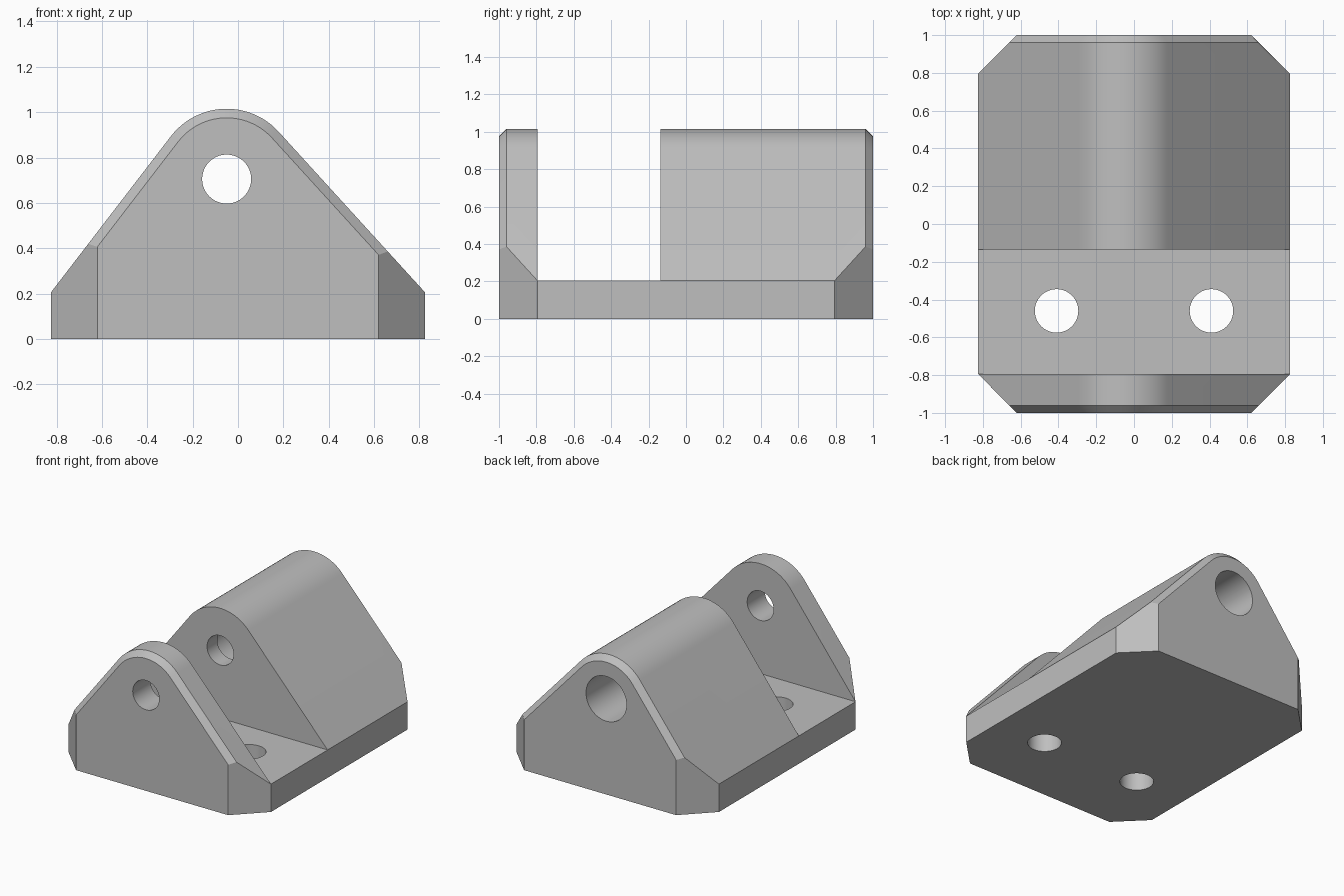
import bpy, bmesh, math
from mathutils import Matrix

cube = bpy.data.objects.get("Cube")
if cube:
    bpy.data.objects.remove(cube, do_unlink=True)

grey = bpy.data.materials.new("light grey")
grey.use_nodes = True
colour = (0.52, 0.52, 0.52, 1)
grey.diffuse_color = colour
grey.node_tree.nodes["Principled BSDF"].inputs["Base Color"].default_value = colour

# Pivot axis, ridge radius and base size
CX, CZ, R = -0.05, 0.705, 0.31
HALF, FLOOR, CHAMFER = 0.825, 0.205, 0.04


def make_object(name, bm):
    bmesh.ops.recalc_face_normals(bm, faces=bm.faces)
    mesh = bpy.data.meshes.new(name)
    bm.to_mesh(mesh)
    bm.free()
    mesh.materials.append(grey)
    obj = bpy.data.objects.new(name, mesh)
    bpy.context.collection.objects.link(obj)
    return obj


def loft(name, loops):
    """Join equal-length loops of points and cap both ends."""
    bm = bmesh.new()
    rings = [[bm.verts.new(p) for p in loop] for loop in loops]
    for a, b in zip(rings, rings[1:]):
        for i in range(len(a)):
            j = (i + 1) % len(a)
            bm.faces.new((a[i], a[j], b[j], b[i]))
    bm.faces.new(rings[0])
    bm.faces.new(rings[-1])
    return make_object(name, bm)


def cylinder(name, x, y, z, radius, length, along_y):
    bm = bmesh.new()
    turn = Matrix.Rotation(math.pi / 2, 4, "X") if along_y else Matrix()
    bmesh.ops.create_cone(bm, cap_ends=True, segments=64, radius1=radius, radius2=radius,
                          depth=length, matrix=Matrix.Translation((x, y, z)) @ turn)
    return make_object(name, bm)


def tangent_angle(side):
    dx, dz = side * HALF - CX, FLOOR - CZ
    return math.atan2(dz, dx) % math.tau + side * math.acos(R / math.hypot(dx, dz))


def section(y, inset):
    """Rounded ridge with tangent slopes running past the base sides."""
    r = R - inset
    right, left = tangent_angle(1) % math.tau, tangent_angle(-1)
    steps = 24
    arc = []
    for i in range(steps + 1):
        a = right + (left - right) * i / steps
        arc.append((CX + r * math.cos(a), y, CZ + r * math.sin(a)))

    def slope_end(x, a):
        return (x, y, CZ + (r - math.cos(a) * (x - CX)) / math.sin(a))

    return [(0.9, y, -0.1), slope_end(0.9, right), *arc, slope_end(-0.9, left), (-0.9, y, -0.1)]


# Ridge body with chamfered ends
body = loft("bracket_body", [section(-1, CHAMFER), section(-1 + CHAMFER, 0),
                             section(1 - CHAMFER, 0), section(1, CHAMFER)])

# Plan outline that cuts the corners and sides
quarter = [(HALF, 0.795), (0.52, 1.1)]
plan = quarter + [(-x, y) for x, y in reversed(quarter)]
plan += [(-x, -y) for x, y in plan]
outline = loft("plan_outline", [[(x, y, z) for x, y in plan] for z in (0, 1.5)])

# Slot between the front lug and the rear block
slot = loft("slot_cutter", [[(-1, y, FLOOR), (1, y, FLOOR), (1, y, 1.5), (-1, y, 1.5)]
                            for y in (-0.795, -0.135)])

# Pivot hole, rear counterbore and two mounting holes
cutters = [slot,
           cylinder("pivot_hole", CX, 0, CZ, 0.108, 3, True),
           cylinder("rear_counterbore", CX, 0.985, CZ, 0.165, 2, True)]
for side in (-1, 1):
    cutters.append(cylinder("mounting_hole", side * 0.41, -0.46, 0, 0.115, 1, False))

for cutter, operation in [(outline, "INTERSECT")] + [(c, "DIFFERENCE") for c in cutters]:
    mod = body.modifiers.new(cutter.name, "BOOLEAN")
    mod.object = cutter
    mod.operation = operation
    mod.solver = "EXACT"

# Apply the cuts, then remove the cutters
bpy.context.view_layer.update()
evaluated = body.evaluated_get(bpy.context.evaluated_depsgraph_get())
final = bpy.data.meshes.new_from_object(evaluated)
body.modifiers.clear()
body.data = final
final.materials.clear()
final.materials.append(grey)
for polygon in final.polygons:
    polygon.material_index = 0
for cutter in [outline] + cutters:
    bpy.data.objects.remove(cutter, do_unlink=True)

bpy.ops.object.select_all(action="DESELECT")
body.select_set(True)
bpy.context.view_layer.objects.active = body
bpy.ops.object.shade_smooth_by_angle(angle=math.radians(25))
